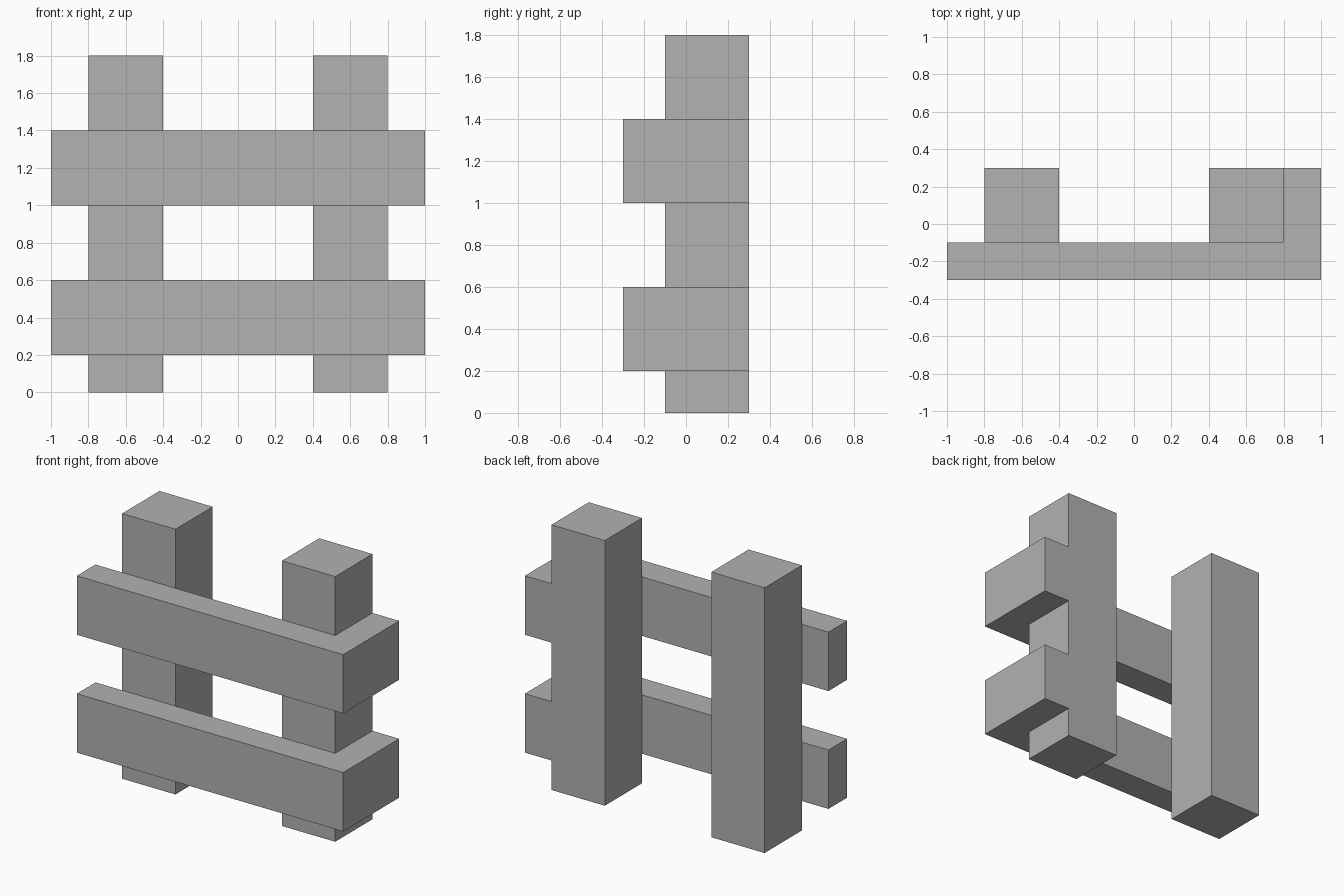
import bpy
import bmesh

cube = bpy.data.objects.get("Cube")
if cube:
    bpy.data.objects.remove(cube, do_unlink=True)

# Single grey material
grey = bpy.data.materials.new("plain grey")
grey.use_nodes = True
colour = (0.445, 0.445, 0.445, 1)
grey.diffuse_color = colour
grey.node_tree.nodes["Principled BSDF"].inputs["Base Color"].default_value = colour


def prism(name, outline, bottom, top):
    """Extrude a plan outline from bottom to top."""
    bm = bmesh.new()
    base = bm.faces.new([bm.verts.new((x, y, bottom)) for x, y in outline])
    result = bmesh.ops.extrude_face_region(bm, geom=[base], use_keep_orig=True)
    for item in result["geom"]:
        if isinstance(item, bmesh.types.BMVert):
            item.co.z = top
    bmesh.ops.recalc_face_normals(bm, faces=bm.faces)
    mesh = bpy.data.meshes.new(name)
    bm.to_mesh(mesh)
    bm.free()
    mesh.materials.append(grey)
    obj = bpy.data.objects.new(name, mesh)
    bpy.context.collection.objects.link(obj)
    return obj


# Two square upright posts
for name, x in (("right_post", -0.6), ("left_post", 0.6)):
    prism(name, [(x - 0.2, -0.1), (x + 0.2, -0.1), (x + 0.2, 0.3), (x - 0.2, 0.3)], 0, 1.8)

# Two rails across the front, each returning round the left post
rail = [(-1, -0.3), (1, -0.3), (1, 0.3), (0.8, 0.3), (0.8, -0.1), (-1, -0.1)]
for name, z in (("lower_rail", 0.2), ("upper_rail", 1.0)):
    prism(name, rail, z, z + 0.4)
